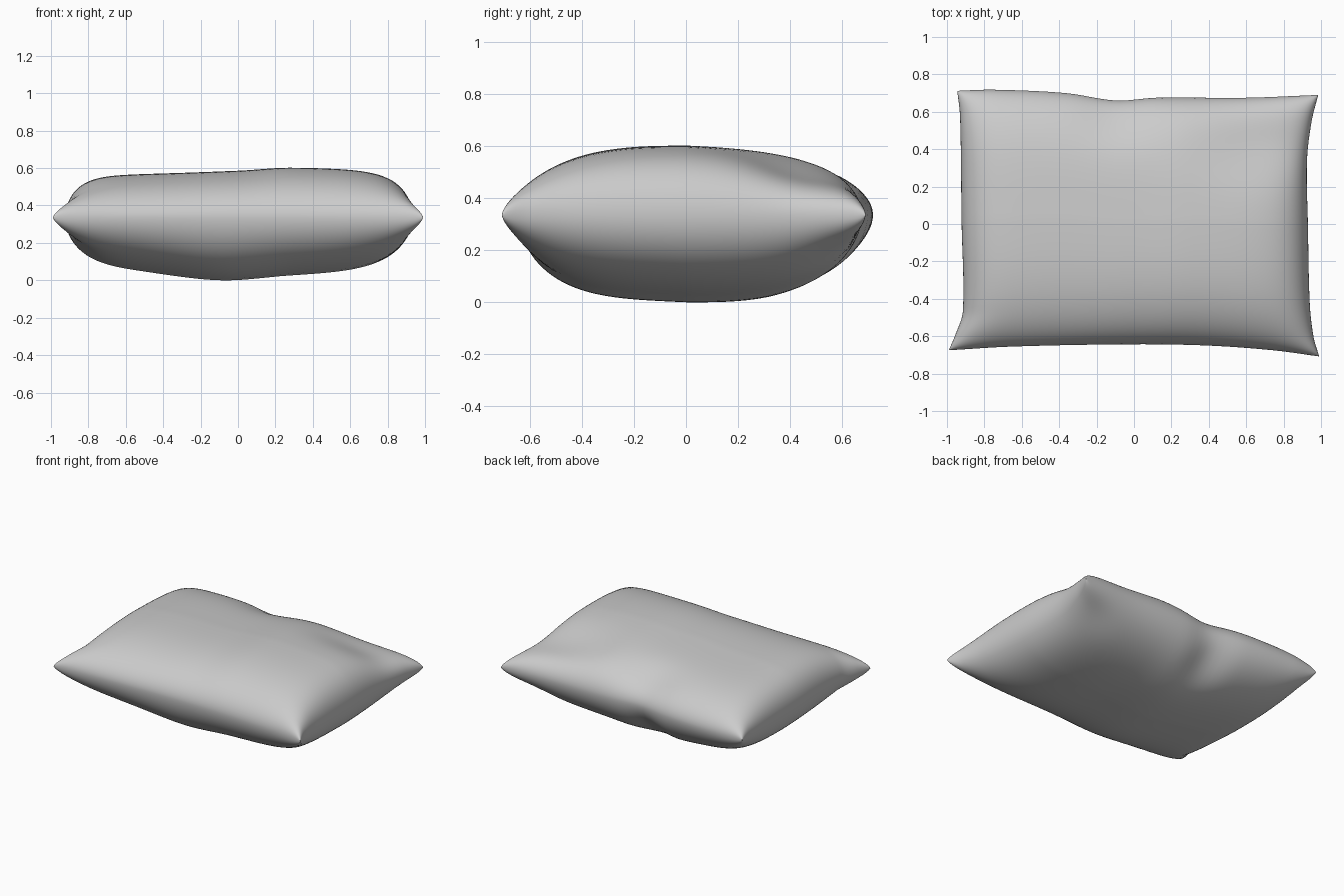
import bpy, bmesh, math

if "Cube" in bpy.data.objects:
    bpy.data.objects.remove(bpy.data.objects["Cube"])

N = 64  # grid resolution per side


def curve(pts, t):
    """Smooth Hermite interpolation through (t, value) pairs."""
    def slope(i):
        a, b = pts[max(i - 1, 0)], pts[min(i + 1, len(pts) - 1)]
        return (b[1] - a[1]) / (b[0] - a[0])
    for i in range(len(pts) - 1):
        (t0, p0), (t1, p1) = pts[i], pts[i + 1]
        if t <= t1 or i == len(pts) - 2:
            d = t1 - t0
            s = (t - t0) / d
            return ((2*s**3 - 3*s**2 + 1) * p0 + (s**3 - 2*s**2 + s) * d * slope(i)
                    + (3*s**2 - 2*s**3) * p1 + (s**3 - s**2) * d * slope(i + 1))


def bump(x, y, cx, cy, rx, ry):
    return math.exp(-((x - cx) / rx) ** 2 - ((y - cy) / ry) ** 2)


# Seam outline: one curve per side, with flared corners
LEFT = [(-1, -.99), (-.88, -.955), (-.7, -.915), (0, -.922), (.8, -.93), (1, -.945)]
RIGHT = [(-1, .99), (-.85, .96), (-.6, .94), (0, .93), (.5, .925), (.8, .95), (1, .985)]
FRONT = [(-1, -.675), (-.65, -.655), (0, -.643), (.4, -.65), (.75, -.675), (1, -.708)]
BACK = [(-1, .712), (-.8, .718), (-.4, .70), (-.12, .66), (.1, .675), (.6, .675), (1, .69)]

# Crown heights of the two cloth panels along x
TOP = [(-1, .575), (-.6, .572), (0, .59), (.3, .606), (1, .585)]
BOTTOM = [(-1, .06), (-.6, .05), (-.1, .004), (.3, .03), (1, .065)]
SEAM = .34


def point(i, j, side):
    u = math.sin((i / N - .5) * math.pi)
    v = math.sin((j / N - .5) * math.pi)
    a, b = (u + 1) / 2, (v + 1) / 2
    x = curve(LEFT, v) * (1 - a) + curve(RIGHT, v) * a
    y = curve(FRONT, u) * (1 - b) + curve(BACK, u) * b
    # The upper panel is squarer to the sides, the lower one rounder
    fu = max(0, 1 - abs(u) ** (8 if side > 0 else 5.5)) ** .5
    fv = max(0, 1 - abs(v) ** (2.9 if v * side < 0 else 3.9)) ** .53
    f = (fu * fv) ** (1 - .22 * abs(u * v) ** 6)     # fuller corners
    if side > 0:
        h = curve(TOP, u) - SEAM - .03 * max(0, v)
        h -= .07 * bump(x, y, .72, .45, .36, .22)    # sag by back right corner
        h -= .03 * bump(x, y, -.1, .6, .2, .15)      # back edge crease
    else:
        h = SEAM - curve(BOTTOM, u) - .03 * max(0, -v)
        h -= .08 * bump(x, y, -.12, .66, .12, .16)   # back edge crease
        h -= .03 * bump(x, y, .8, .6, .16, .15)      # corner tuck
    return (x, y, SEAM + side * h * f)


# Pillow: two inflated panels joined on the seam
bm = bmesh.new()
for side in (1, -1):
    g = [[bm.verts.new(point(i, j, side)) for j in range(N + 1)] for i in range(N + 1)]
    for i in range(N):
        for j in range(N):
            q = [g[i][j], g[i + 1][j], g[i + 1][j + 1], g[i][j + 1]]
            bm.faces.new(q if side > 0 else q[::-1])
bmesh.ops.remove_doubles(bm, verts=bm.verts, dist=1e-5)

# Rest on the ground
low = min(v.co.z for v in bm.verts)
bmesh.ops.translate(bm, vec=(0, 0, -low), verts=bm.verts)
for f in bm.faces:
    f.smooth = True

mesh = bpy.data.meshes.new("pillow")
bm.to_mesh(mesh)
bm.free()
pillow = bpy.data.objects.new("pillow", mesh)
bpy.context.collection.objects.link(pillow)
